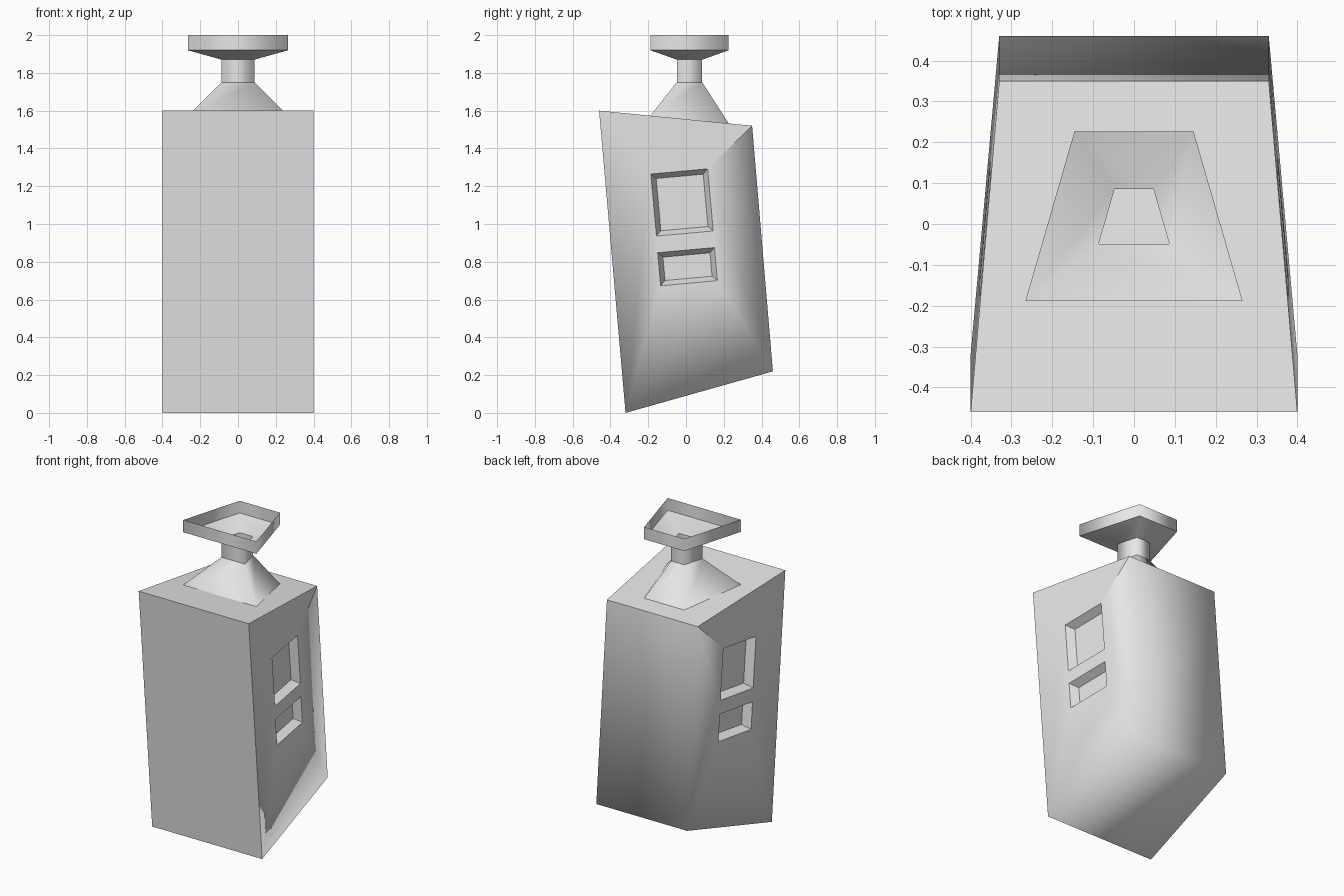
import bpy, bmesh, math
from mathutils import Vector

if "Cube" in bpy.data.objects:
    bpy.data.objects.remove(bpy.data.objects["Cube"])

grey = bpy.data.materials.new("plain_grey")
grey.use_nodes = True
grey.diffuse_color = (0.8, 0.8, 0.8, 1)
grey.node_tree.nodes["Principled BSDF"].inputs["Base Color"].default_value = grey.diffuse_color


def loft(name, rings, cap=True):
    """Skin four-cornered rings into one object, with optional end caps."""
    bm = bmesh.new()
    rows = [[bm.verts.new(p) for p in ring] for ring in rings]
    for a, b in zip(rows, rows[1:]):
        for i in range(4):
            j = (i + 1) % 4
            bm.faces.new((a[i], a[j], b[j], b[i]))
    if cap:
        bm.faces.new(rows[0][::-1])
        bm.faces.new(rows[-1])
        bmesh.ops.recalc_face_normals(bm, faces=bm.faces)
    mesh = bpy.data.meshes.new(name)
    bm.to_mesh(mesh)
    bm.free()
    obj = bpy.data.objects.new(name, mesh)
    bpy.context.collection.objects.link(obj)
    mesh.materials.append(grey)
    return obj


def smooth_where(obj, is_smooth):
    """Shade smooth, keeping every edge sharp that fails the rule."""
    bm = bmesh.new()
    bm.from_mesh(obj.data)
    bm.normal_update()
    for f in bm.faces:
        f.smooth = True
    for e in bm.edges:
        e.smooth = is_smooth(e)
    bm.to_mesh(obj.data)
    bm.free()


def trapezoid(front, back, half_front, half_back):
    """front and back are (y, z) pairs."""
    return [(-half_front, *front), (half_front, *front),
            (half_back, *back), (-half_back, *back)]


# Leaning, tapered body
body = loft("body", [
    trapezoid((-0.32, 0), (0.46, 0.22), 0.4, 0.33),
    trapezoid((-0.46, 1.6), (0.35, 1.52), 0.4, 0.33)])


# Bevelled window recesses on both sides
def side_x(y, z):
    return 0.4 - 0.0875 * (y + 0.32 + 0.0875 * z)


def window_cutter(side, y, z, half_w, half_h, depth=0.05, slope=0.026):
    tilt = 0.09
    u = Vector((math.cos(tilt), math.sin(tilt)))
    v = Vector((-u.y, u.x))
    rings = []
    for k in (-1, 1):  # outside the wall, then the recess floor
        ring = []
        for a, b in ((-1, -1), (1, -1), (1, 1), (-1, 1)):
            p = Vector((y, z)) + u * a * (half_w - k * slope) + v * b * (half_h - k * slope)
            ring.append((side * (side_x(*p) - k * depth), p.x, p.y))
        rings.append(ring)
    cutter = loft("window_cutter", rings)
    cutter.hide_render = True
    return cutter


bpy.context.view_layer.objects.active = body
for side in (-1, 1):
    for y, z, half_h in ((-0.021, 1.114, 0.165), (0.008, 0.774, 0.088)):
        cutter = window_cutter(side, y, z, 0.151, half_h)
        mod = body.modifiers.new("window", 'BOOLEAN')
        mod.operation = 'DIFFERENCE'
        mod.solver = 'EXACT'
        mod.object = cutter
        bpy.ops.object.modifier_apply(modifier=mod.name)
        bpy.data.objects.remove(cutter)

# Sides, back and underside blend; front, top and recess edges stay crisp
smooth_where(body, lambda e: e.calc_length() > 0.5 and all(
    f.normal.y > -0.9 and f.normal.z < 0.9 for f in e.link_faces))


# Hollow spout: flared foot, neck and shallow cup
def spout_ring(z, scale, on_body=False):
    mid = 0.0185
    ys = [mid - 0.2075 * scale, mid + 0.2075 * scale]
    zs = [1.6 - 0.0988 * (y + 0.46) if on_body else z for y in ys]
    return trapezoid((ys[0], zs[0]), (ys[1], zs[1]), 0.266 * scale, 0.146 * scale)


spout = loft("spout", [
    spout_ring(0, 1, on_body=True), spout_ring(1.75, 0.325), spout_ring(1.87, 0.325),
    spout_ring(1.92, 1), spout_ring(2, 1)], cap=False)


# Corner edges blend, ring edges stay crisp
def runs_up(e):
    a, b = (v.co for v in e.verts)
    return abs(a.z - b.z) > 0.045


smooth_where(spout, runs_up)
